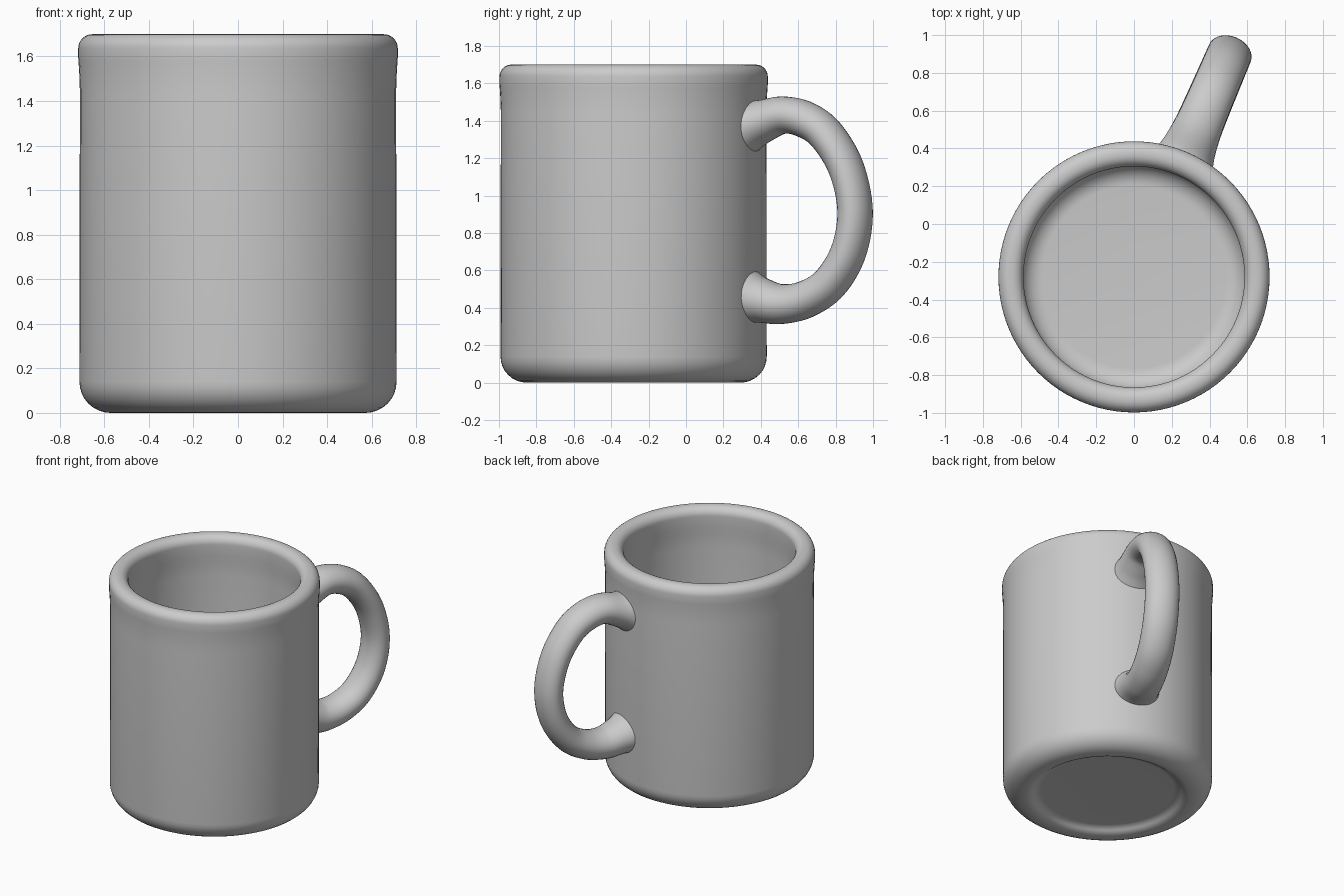
import bpy, bmesh, math
from mathutils import Vector

if "Cube" in bpy.data.objects:
    bpy.data.objects.remove(bpy.data.objects["Cube"])

CENTRE_Y = -0.28
HANDLE_ANGLE = math.radians(66.8)


def make_object(name, bm):
    bmesh.ops.recalc_face_normals(bm, faces=bm.faces)
    mesh = bpy.data.meshes.new(name)
    bm.to_mesh(mesh)
    bm.free()
    obj = bpy.data.objects.new(name, mesh)
    bpy.context.collection.objects.link(obj)
    obj.location.y = CENTRE_Y
    mesh.shade_smooth()
    return obj


def bridge(bm, a, b):
    n = len(a)
    for i in range(n):
        bm.faces.new((a[i], a[(i + 1) % n], b[(i + 1) % n], b[i]))


def round_corners(corners, steps=8):
    """Replace each (r, z, radius) corner by a circular-looking arc."""
    pts = []
    for i, (r, z, rad) in enumerate(corners):
        p = Vector((r, z))
        if rad == 0:
            pts.append(p)
            continue
        a = p + (Vector(corners[i - 1][:2]) - p).normalized() * rad
        b = p + (Vector(corners[i + 1][:2]) - p).normalized() * rad
        w = math.cos((math.pi - (a - p).angle(b - p)) / 2)
        for k in range(steps + 1):
            t = k / steps
            c = ((1 - t) ** 2, 2 * w * t * (1 - t), t * t)
            pts.append((a * c[0] + p * c[1] + b * c[2]) / sum(c))
    return pts


def lathe(name, profile, sides=96):
    bm = bmesh.new()
    rings = []
    for r, z in profile:
        rings.append([bm.verts.new((r * math.cos(2 * math.pi * i / sides),
                                    r * math.sin(2 * math.pi * i / sides), z))
                      for i in range(sides)])
    for a, b in zip(rings, rings[1:]):
        bridge(bm, a, b)
    bm.faces.new(rings[0])
    bm.faces.new(rings[-1])
    return make_object(name, bm)


def catmull(points, steps=8):
    ext = [points[0]] + points + [points[-1]]
    out = []
    for p0, p1, p2, p3 in zip(ext, ext[1:], ext[2:], ext[3:]):
        for k in range(steps):
            t = k / steps
            out.append([0.5 * (2 * b + (c - a) * t + (2 * a - 5 * b + 4 * c - d) * t ** 2
                               + (3 * b - a - 3 * c + d) * t ** 3)
                        for a, b, c, d in zip(p0, p1, p2, p3)])
    return out + [list(points[-1])]


# Mug body: underside recess, foot, outer wall, rounded rim, inner wall, floor
body_profile = round_corners([
    (0.05, 0.04, 0), (0.48, 0.04, 0.03), (0.53, 0.0, 0.03),
    (0.712, 0.0, 0.14), (0.710, 1.50, 0.08), (0.718, 1.60, 0.02),
    (0.716, 1.70, 0.062), (0.584, 1.70, 0.062), (0.586, 1.58, 0.03),
    (0.595, 1.45, 0.05), (0.595, 0.11, 0.11), (0.05, 0.11, 0)])
lathe("mug_body", body_profile)

# Handle: (distance from axis, height, in-plane half thickness, half width)
handle_path = catmull([
    (0.64, 1.365, 0.155, 0.175), (0.74, 1.395, 0.118, 0.145),
    (0.87, 1.43, 0.100, 0.128), (1.00, 1.405, 0.098, 0.122),
    (1.12, 1.325, 0.095, 0.120), (1.235, 1.15, 0.092, 0.119),
    (1.288, 0.92, 0.090, 0.119), (1.25, 0.70, 0.092, 0.120),
    (1.14, 0.53, 0.095, 0.122), (1.00, 0.445, 0.100, 0.125),
    (0.86, 0.42, 0.107, 0.130), (0.74, 0.44, 0.122, 0.145),
    (0.64, 0.465, 0.155, 0.175)])


def sweep_handle(name, path, sides=32):
    bm = bmesh.new()
    out = Vector((math.cos(HANDLE_ANGLE), math.sin(HANDLE_ANGLE), 0))
    side = Vector((-out.y, out.x, 0))
    up = Vector((0, 0, 1))
    rings = []
    for i, (r, z, thick, wide) in enumerate(path):
        a, b = path[max(i - 1, 0)], path[min(i + 1, len(path) - 1)]
        tangent = (out * (b[0] - a[0]) + up * (b[1] - a[1])).normalized()
        normal = tangent.cross(side)
        if i in (0, len(path) - 1):
            normal = up if normal.z > 0 else -up
        centre = out * r + up * z
        ring = []
        for k in range(sides):
            t = 2 * math.pi * k / sides
            ring.append(bm.verts.new(centre + normal * thick * math.cos(t)
                                     + side * wide * math.sin(t)))
        rings.append(ring)
    for a, b in zip(rings, rings[1:]):
        bridge(bm, a, b)
    bm.faces.new(rings[0])
    bm.faces.new(rings[-1])
    return make_object(name, bm)


sweep_handle("handle", handle_path)
